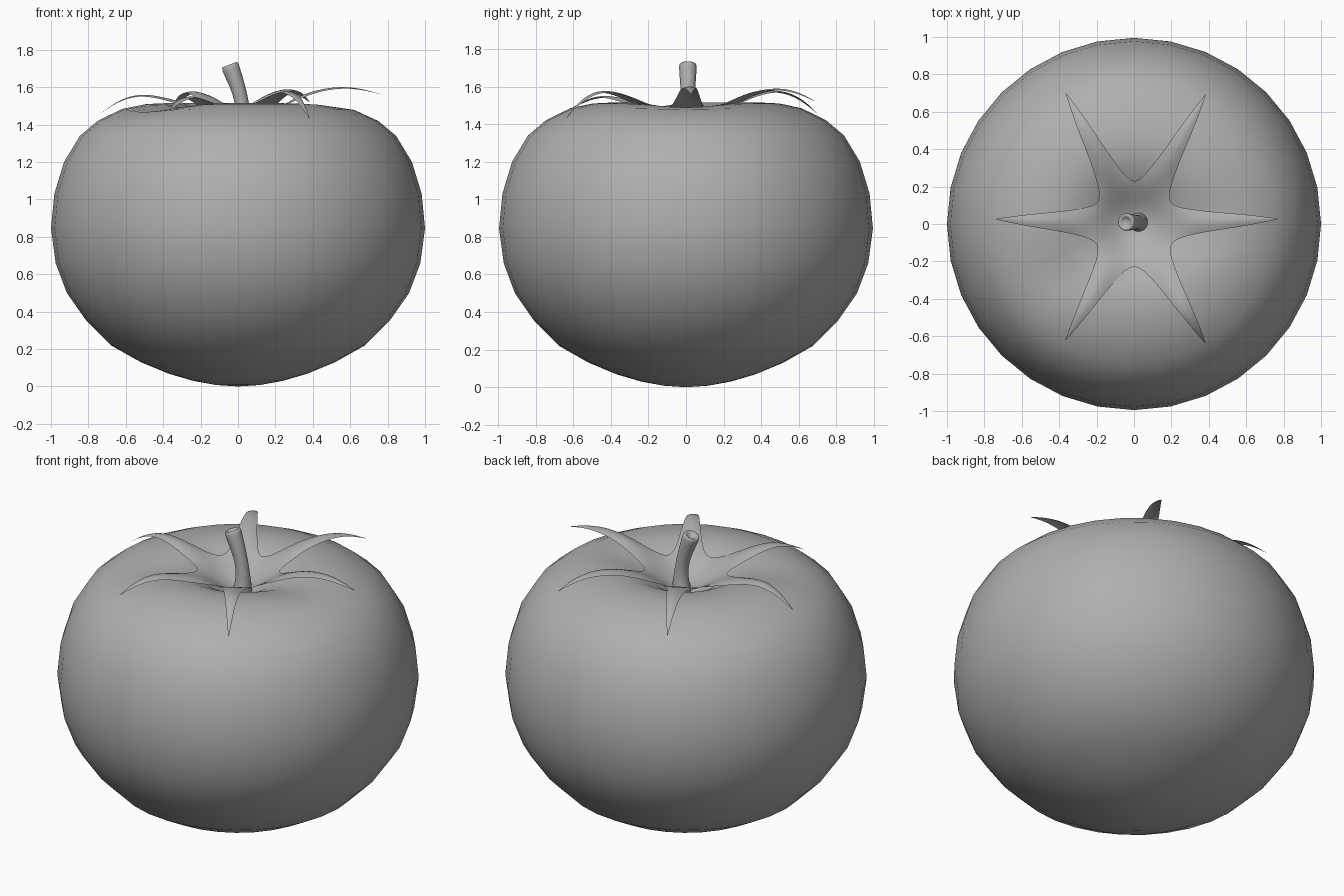
import bpy, bmesh
from math import sin, cos, pi, radians, exp
from mathutils import Vector

if "Cube" in bpy.data.objects:
    bpy.data.objects.remove(bpy.data.objects["Cube"])

grey = bpy.data.materials.new("mid_grey")
grey.diffuse_color = (0.43, 0.43, 0.43, 1)
grey.use_nodes = True
grey.node_tree.nodes["Principled BSDF"].inputs["Base Color"].default_value = grey.diffuse_color


def make_object(name, bm, subdiv=0):
    bmesh.ops.remove_doubles(bm, verts=bm.verts[:], dist=0.0005)
    for f in bm.faces:
        f.smooth = True
    mesh = bpy.data.meshes.new(name)
    bm.to_mesh(mesh)
    bm.free()
    mesh.materials.append(grey)
    obj = bpy.data.objects.new(name, mesh)
    bpy.context.collection.objects.link(obj)
    if subdiv:
        mod = obj.modifiers.new("smooth", 'SUBSURF')
        mod.levels = mod.render_levels = subdiv
    return obj


def skin_rings(bm, rings):
    for a, b in zip(rings, rings[1:]):
        n = len(a)
        for i in range(n):
            j = (i + 1) % n
            bm.faces.new((a[i], a[j], b[j], b[i]))


def groove(x, y, z):
    """Depth of the two shallow grooves that cross the shoulder."""
    if z < 1.3:
        return 0
    return sum(d * exp(-((x - cx) ** 2 + (y - cy) ** 2) / s)
               for cx, cy, d, s in ((0.38, 0.0, 0.035, 0.03), (-0.38, -0.27, 0.04, 0.03)))


# fruit: squat lathe with a dimple at the top
profile = [(0.12, 0.008), (0.24, 0.03), (0.37, 0.068), (0.52, 0.13), (0.68, 0.22),
           (0.81, 0.35), (0.915, 0.5), (0.975, 0.66), (1.0, 0.845), (0.982, 1.03),
           (0.93, 1.2), (0.845, 1.34), (0.75, 1.42), (0.62, 1.484), (0.5, 1.51),
           (0.4, 1.515), (0.3, 1.495), (0.2, 1.445), (0.13, 1.40), (0.06, 1.36)]
N = 32
bm = bmesh.new()
rings = []
for r, z in profile:
    ring = []
    for i in range(N):
        x, y = r * cos(2 * pi * i / N), r * sin(2 * pi * i / N)
        ring.append(bm.verts.new((x, y * 0.995, z - groove(x, y, z))))
    rings.append(ring)
skin_rings(bm, rings)
for ring, z, flip in ((rings[0], 0.0, True), (rings[-1], 1.345, False)):
    c = bm.verts.new((0, 0, z))
    for i in range(N):
        tri = [ring[i], ring[(i + 1) % N], c]
        bm.faces.new(tri[::-1] if flip else tri)
make_object("fruit", bm)

# calyx: six pointed sepals joined at the hub
# (angle, length, height of the arch, height of the tip)
sepals = [(2, 0.77, 1.61, 1.56), (61, 0.79, 1.60, 1.52), (117.5, 0.79, 1.59, 1.455),
          (178, 0.74, 1.57, 1.455), (239.5, 0.72, 1.56, 1.475), (301, 0.745, 1.59, 1.43)]
bm = bmesh.new()
hub = [(0.0, 1.385), (0.05, 1.392), (0.12, 1.42), (0.2, 1.472)]
for k, (ang, length, arch, tip) in enumerate(sepals):
    prev = sepals[k - 1][0] - (360 if k == 0 else 0)
    nxt = sepals[(k + 1) % 6][0] + (360 if k == 5 else 0)
    a = radians(ang)
    d = Vector((cos(a), sin(a), 0))
    side = Vector((-sin(a), cos(a), 0))
    rows = []
    for r, z in hub:
        row = []
        for b in ((prev + ang) / 2, ang, (ang + nxt) / 2):
            t = radians(b)
            row.append(bm.verts.new((r * cos(t), r * sin(t), z)))
        rows.append(row)
    free = [(0.29, 0.07, 1.48 + (arch - 1.48) * 0.5),
            (0.42, 0.05, 1.48 + (arch - 1.48) * 0.88),
            (length * 0.73, 0.035, arch),
            (length * 0.88, 0.018, tip + (arch - tip) * 0.62),
            (length, 0.002, tip)]
    for r, w, z in free:
        rows.append([bm.verts.new(d * r + side * s * w + Vector((0, 0, z - abs(s) * w * 0.35)))
                     for s in (-1, 0, 1)])
    for p, q in zip(rows[1:], rows[2:]):
        for i in (0, 1):
            bm.faces.new((p[i], q[i], q[i + 1], p[i + 1]))
    for i in (0, 1):
        bm.faces.new((rows[0][1], rows[1][i], rows[1][i + 1]))
make_object("calyx", bm, 2)

# stem: leaning tube, flared at both ends, with a hollowed cut face
path = [(0.02, 1.34, 0.06), (0.025, 1.39, 0.052), (0.028, 1.44, 0.042), (0.022, 1.52, 0.037),
        (-0.003, 1.61, 0.041), (-0.035, 1.69, 0.048), (-0.045, 1.722, 0.048),
        (-0.045, 1.722, 0.033), (-0.04, 1.70, 0.016)]
bm = bmesh.new()
rings = []
for x, z, r in path:
    tilt = max(0, z - 1.42) * 1.2
    rings.append([bm.verts.new((x + r * cos(t) * cos(tilt), 0.01 + r * sin(t),
                                z + r * cos(t) * sin(tilt)))
                  for t in (2 * pi * j / 16 for j in range(16))])
skin_rings(bm, rings)
bm.faces.new(rings[-1])
bm.faces.new(rings[0][::-1])
make_object("stem", bm, 1)
